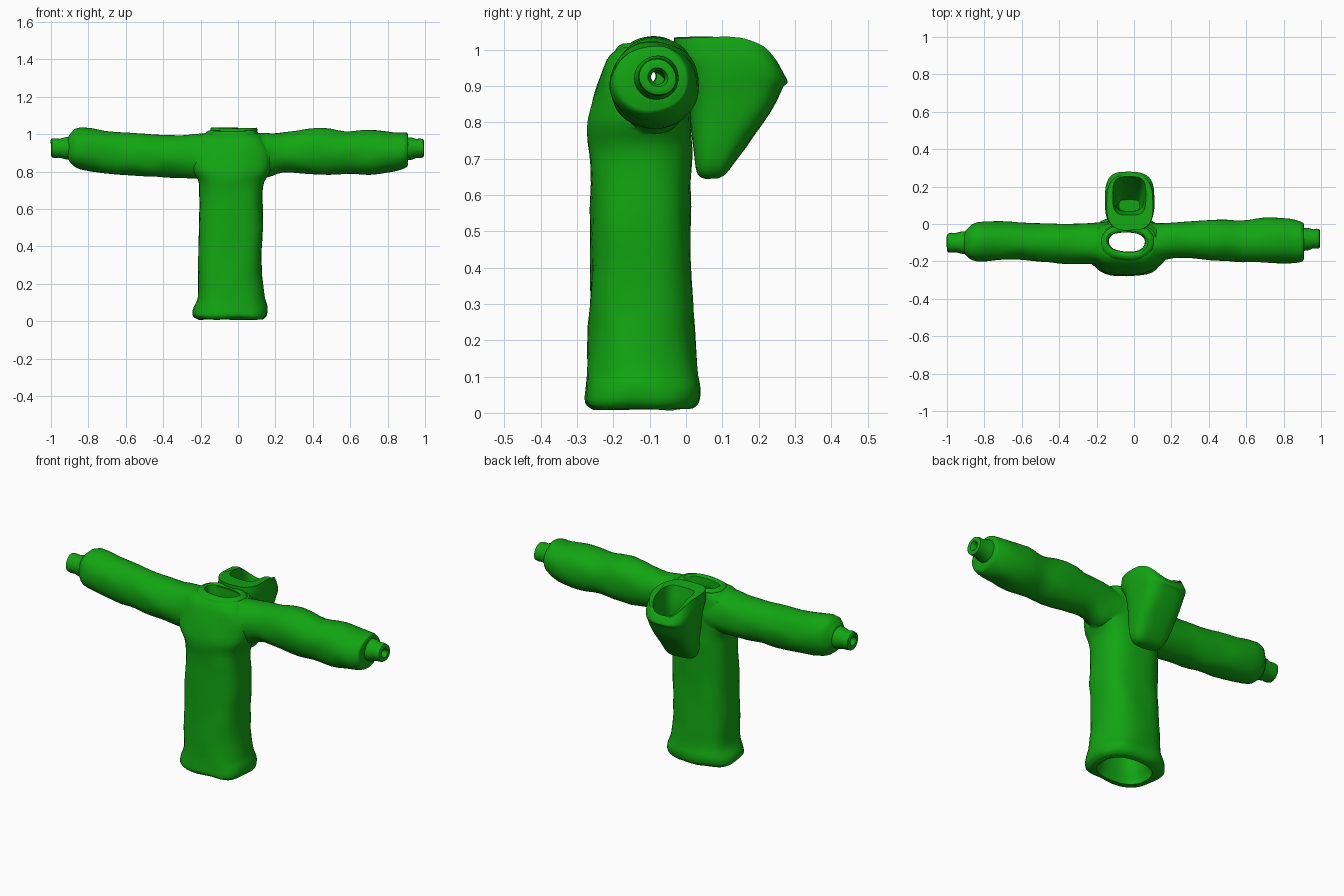
import bpy, bmesh, math
from mathutils import Vector, noise

green = bpy.data.materials.new("green cloth")
green.diffuse_color = (0.006, 0.38, 0.006, 1)


def smooth_rows(rows, steps):
    """Catmull-Rom interpolation between ring descriptions."""
    out = []
    for i in range(len(rows) - 1):
        a, b = rows[max(i - 1, 0)], rows[i]
        c, d = rows[i + 1], rows[min(i + 2, len(rows) - 1)]
        for k in range(steps):
            t = k / steps
            out.append([0.5 * (2 * q + (r - p) * t + (2 * p - 5 * q + 4 * r - s) * t * t
                               + (3 * q - p - 3 * r + s) * t ** 3)
                        for p, q, r, s in zip(a, b, c, d)])
    return out + [list(rows[-1])]


def loft(name, rows, axis, power=2.0, steps=3, closed=False, lumps=0.0, sides=40):
    """Rows are (position on axis, low u, high u, low v, high v).
    u,v are x,y for axis 'Z' and y,z for axis 'X'."""
    bm = bmesh.new()
    rings = []
    for p, u0, u1, v0, v1 in (smooth_rows(rows, steps) if steps > 1 else rows):
        ring = []
        for i in range(sides):
            a = 2 * math.pi * i / sides
            c, s = math.cos(a), math.sin(a)
            u = (u0 + u1) / 2 + (u1 - u0) / 2 * math.copysign(abs(c) ** (2 / power), c)
            v = (v0 + v1) / 2 + (v1 - v0) / 2 * math.copysign(abs(s) ** (2 / power), s)
            co = Vector((u, v, p)) if axis == 'Z' else Vector((p, u, v))
            if lumps:
                co += lumps * noise.noise_vector(co * 9)
            ring.append(bm.verts.new(co))
        rings.append(ring)
    pairs = list(zip(rings, rings[1:]))
    if closed:
        pairs.append((rings[-1], rings[0]))
    else:
        bm.faces.new(rings[0])
        bm.faces.new(rings[-1])
    for r, q in pairs:
        for i in range(sides):
            j = (i + 1) % sides
            bm.faces.new((r[i], r[j], q[j], q[i]))
    bmesh.ops.recalc_face_normals(bm, faces=bm.faces)
    me = bpy.data.meshes.new(name)
    bm.to_mesh(me)
    bm.free()
    me.materials.append(green)
    ob = bpy.data.objects.new(name, me)
    bpy.context.collection.objects.link(ob)
    return ob


def activate(ob):
    bpy.ops.object.select_all(action='DESELECT')
    ob.select_set(True)
    bpy.context.view_layer.objects.active = ob


def combine(ob, other, operation):
    other.hide_render = True
    mod = ob.modifiers.new("combine", 'BOOLEAN')
    mod.operation, mod.object, mod.solver = operation, other, 'EXACT'
    activate(ob)
    bpy.ops.object.modifier_apply(modifier=mod.name)
    bpy.data.objects.remove(other)


# Torso with flared hem and rounded shoulders
body = loft("body_and_sleeves", [
    (0.012, -0.215, 0.135, -0.255, 0.015), (0.03, -0.24, 0.155, -0.278, 0.035),
    (0.07, -0.235, 0.158, -0.276, 0.04), (0.13, -0.215, 0.14, -0.272, 0.028),
    (0.3, -0.215, 0.125, -0.267, 0.02), (0.5, -0.21, 0.135, -0.262, 0.01),
    (0.68, -0.208, 0.13, -0.262, 0.015), (0.75, -0.215, 0.14, -0.27, 0.015),
    (0.81, -0.245, 0.175, -0.268, 0.012), (0.9, -0.25, 0.18, -0.243, 0.01),
    (0.97, -0.22, 0.15, -0.218, 0.01), (1.005, -0.175, 0.115, -0.185, 0.0)],
    'Z', 2.7, lumps=0.008)

# Sleeves
left = loft("left_sleeve", [
    (-0.905, -0.155, -0.04, 0.87, 0.99), (-0.89, -0.175, -0.02, 0.84, 1.01),
    (-0.84, -0.2, 0.012, 0.812, 1.035), (-0.65, -0.19, 0.01, 0.785, 1.012),
    (-0.5, -0.2, 0.0, 0.775, 1.0), (-0.35, -0.21, 0.0, 0.772, 0.992),
    (-0.23, -0.215, 0.008, 0.76, 1.0), (-0.1, -0.22, 0.008, 0.75, 1.0)],
    'X', 2.1, lumps=0.008)
right = loft("right_sleeve", [
    (0.05, -0.22, 0.008, 0.75, 1.005), (0.15, -0.195, 0.008, 0.77, 1.008),
    (0.25, -0.182, 0.012, 0.798, 1.01), (0.43, -0.195, 0.025, 0.785, 1.035),
    (0.58, -0.2, 0.02, 0.79, 1.015), (0.7, -0.21, 0.035, 0.785, 1.022),
    (0.83, -0.21, 0.03, 0.8, 1.012), (0.895, -0.2, 0.015, 0.822, 1.012),
    (0.908, -0.185, 0.005, 0.835, 1.0)], 'X', 2.1, lumps=0.008)
combine(body, left, 'UNION')
combine(body, right, 'UNION')

# Hollow inside: through the torso from hem to neck, and along both sleeves
cavity = loft("torso_cutter", [
    (-0.05, -0.185, 0.11, -0.235, -0.005), (0.03, -0.18, 0.105, -0.23, -0.01),
    (0.12, -0.155, 0.08, -0.215, -0.035), (0.5, -0.165, 0.085, -0.215, -0.035),
    (0.8, -0.165, 0.09, -0.21, -0.035), (0.92, -0.145, 0.06, -0.165, -0.045),
    (1.0, -0.15, 0.07, -0.16, -0.045), (1.1, -0.16, 0.08, -0.17, -0.04)], 'Z', 2.5)
combine(body, cavity, 'DIFFERENCE')
arm_hole = loft("sleeve_cutter", [
    (-0.94, -0.13, -0.07, 0.9, 0.96), (-0.85, -0.15, -0.05, 0.86, 0.98),
    (0.0, -0.16, -0.05, 0.83, 0.94), (0.85, -0.14, -0.03, 0.87, 0.97),
    (0.94, -0.11, -0.05, 0.89, 0.95)], 'X', 2)
combine(body, arm_hole, 'DIFFERENCE')

# Cuffs: short hollow tubes on the sleeve ends
for side, x0, x1, cy, cz in ((-1, 0.84, 1.0, -0.1, 0.927), (1, 0.86, 0.993, -0.08, 0.923)):
    rows = []
    for t, r in ((0, 0.062), (0.5, 0.06), (0.72, 0.05), (0.85, 0.052), (0.97, 0.049),
                 (1, 0.04), (0.98, 0.026), (0.85, 0.018), (0, 0.02)):
        rows.append((side * (x0 + (x1 - x0) * t), cy - r, cy + r, cz - r, cz + r))
    loft("left_cuff" if side < 0 else "right_cuff", rows, 'X', 2, 1, True, 0.006, 24)

# Collar rim round the neck opening
collar = loft("collar", [
    (0.965, -0.18, 0.115, -0.205, -0.005), (1.0, -0.178, 0.112, -0.195, 0.0),
    (1.018, -0.16, 0.09, -0.175, -0.015), (1.012, -0.14, 0.068, -0.152, -0.04),
    (0.965, -0.135, 0.06, -0.148, -0.045)], 'Z', 2.3, 2, True, 0.006)

# Hood hanging open behind the neck
hood = loft("hood", [
    (0.648, -0.075, 0.03, 0.05, 0.09), (0.66, -0.105, 0.055, 0.032, 0.112),
    (0.7, -0.125, 0.075, 0.022, 0.142), (0.8, -0.14, 0.09, 0.012, 0.215),
    (0.88, -0.15, 0.1, 0.006, 0.262), (0.93, -0.155, 0.107, -0.004, 0.28),
    (0.98, -0.155, 0.108, -0.03, 0.278), (1.035, -0.145, 0.1, -0.035, 0.26)],
    'Z', 3, lumps=0.005)
pocket = loft("hood_cutter", [
    (0.74, -0.08, 0.03, 0.07, 0.13), (0.82, -0.095, 0.045, 0.065, 0.19),
    (0.92, -0.105, 0.053, 0.07, 0.24), (1.0, -0.11, 0.06, 0.055, 0.25),
    (1.1, -0.12, 0.07, 0.03, 0.26)], 'Z', 3.5)
combine(hood, pocket, 'DIFFERENCE')
# Rim slopes down to the back and dips in the middle
for v in hood.data.vertices:
    if v.co.z > 0.9:
        back = max(0, v.co.y - 0.13)
        dip = 0.03 * max(0, 1 - ((v.co.x + 0.025) / 0.11) ** 2) * min(1, back / 0.1)
        drop = 3.5 * back ** 2 + dip
        v.co.z -= drop * (v.co.z - 0.9) / 0.135

# Smooth cloth shading with crisp seams
for ob in list(bpy.context.scene.objects):
    activate(ob)
    bpy.ops.object.shade_smooth_by_angle(angle=math.radians(40))
